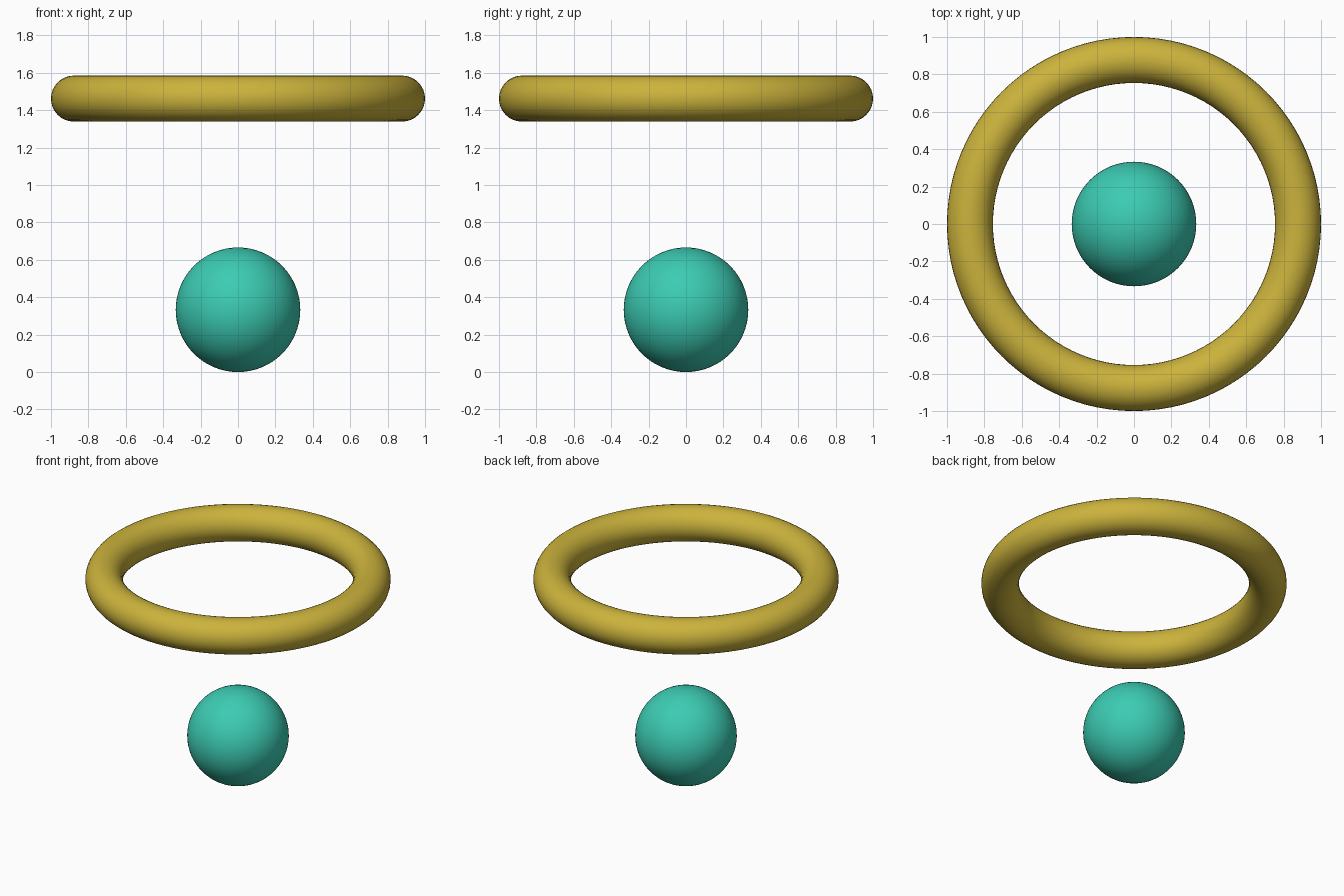
import bpy

if "Cube" in bpy.data.objects:
    bpy.data.objects.remove(bpy.data.objects["Cube"])


def finish(name, color):
    ob = bpy.context.object
    ob.name = name
    mat = bpy.data.materials.new(name + "_colour")
    mat.diffuse_color = color
    mat.use_nodes = True
    mat.node_tree.nodes["Principled BSDF"].inputs["Base Color"].default_value = mat.diffuse_color
    ob.data.materials.append(mat)
    bpy.ops.object.shade_smooth()
    return ob


# Ball resting on the ground
bpy.ops.mesh.primitive_uv_sphere_add(segments=64, ring_count=32, radius=0.333,
                                     location=(0, 0, 0.333))
finish("ball", (0.045, 0.60, 0.45, 1))

# Ring floating above the ball
bpy.ops.mesh.primitive_torus_add(major_segments=96, minor_segments=32,
                                 major_radius=0.877, minor_radius=0.123,
                                 location=(0, 0, 1.462))
finish("ring", (0.60, 0.45, 0.045, 1))
